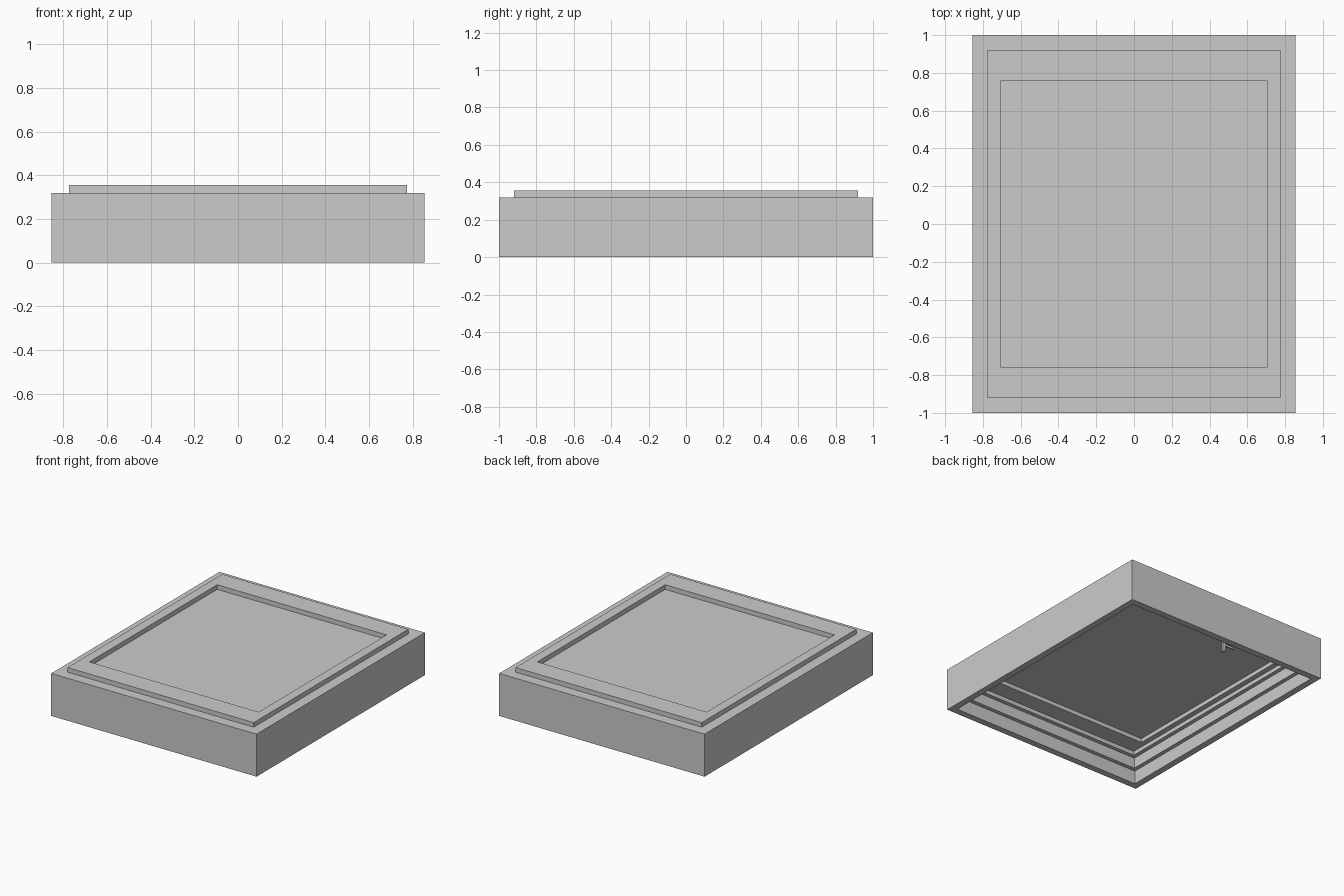
import bpy, bmesh, math
from mathutils import Matrix

if "Cube" in bpy.data.objects:
    bpy.data.objects.remove(bpy.data.objects["Cube"])


def finish(bm, name):
    bmesh.ops.recalc_face_normals(bm, faces=bm.faces)
    mesh = bpy.data.meshes.new(name)
    bm.to_mesh(mesh)
    bm.free()
    obj = bpy.data.objects.new(name, mesh)
    bpy.context.collection.objects.link(obj)
    return obj


def rect_frame(name, profile):
    """Closed profile of (half_x, half_y, z) carried round a rectangle."""
    bm = bmesh.new()
    loops = [[bm.verts.new((sx * hx, sy * hy, z))
              for sx, sy in ((-1, -1), (1, -1), (1, 1), (-1, 1))]
             for hx, hy, z in profile]
    for a, b in zip(loops, loops[1:] + loops[:1]):
        for i in range(4):
            j = (i + 1) % 4
            bm.faces.new((a[i], a[j], b[j], b[i]))
    return finish(bm, name)


def box(name, size, centre):
    bm = bmesh.new()
    bmesh.ops.create_cube(bm, size=1.0,
                          matrix=Matrix.Translation(centre) @ Matrix.Diagonal((*size, 1)))
    return finish(bm, name)


# Outer case, hollow from below with stepped ledges inside
rect_frame("outer_case", [
    (0.855, 1.00, 0.00), (0.855, 1.00, 0.32),
    (0.775, 0.92, 0.32), (0.775, 0.92, 0.21),
    (0.745, 0.89, 0.21), (0.745, 0.89, 0.18),
    (0.775, 0.92, 0.18), (0.775, 0.92, 0.10),
    (0.805, 0.95, 0.10), (0.805, 0.95, 0.00)])

# Raised trim around the opening
rect_frame("trim_frame", [
    (0.775, 0.92, 0.21), (0.775, 0.92, 0.355),
    (0.705, 0.76, 0.355), (0.705, 0.76, 0.21)])

# Recessed panel filling the opening
box("recessed_panel", (1.41, 1.52, 0.08), (0, 0, 0.28))

# Small catch hanging under the panel
box("catch_post", (0.02, 0.02, 0.07), (-0.285, 0.626, 0.205))
box("catch_bar", (0.09, 0.015, 0.015), (-0.33, 0.626, 0.225))
